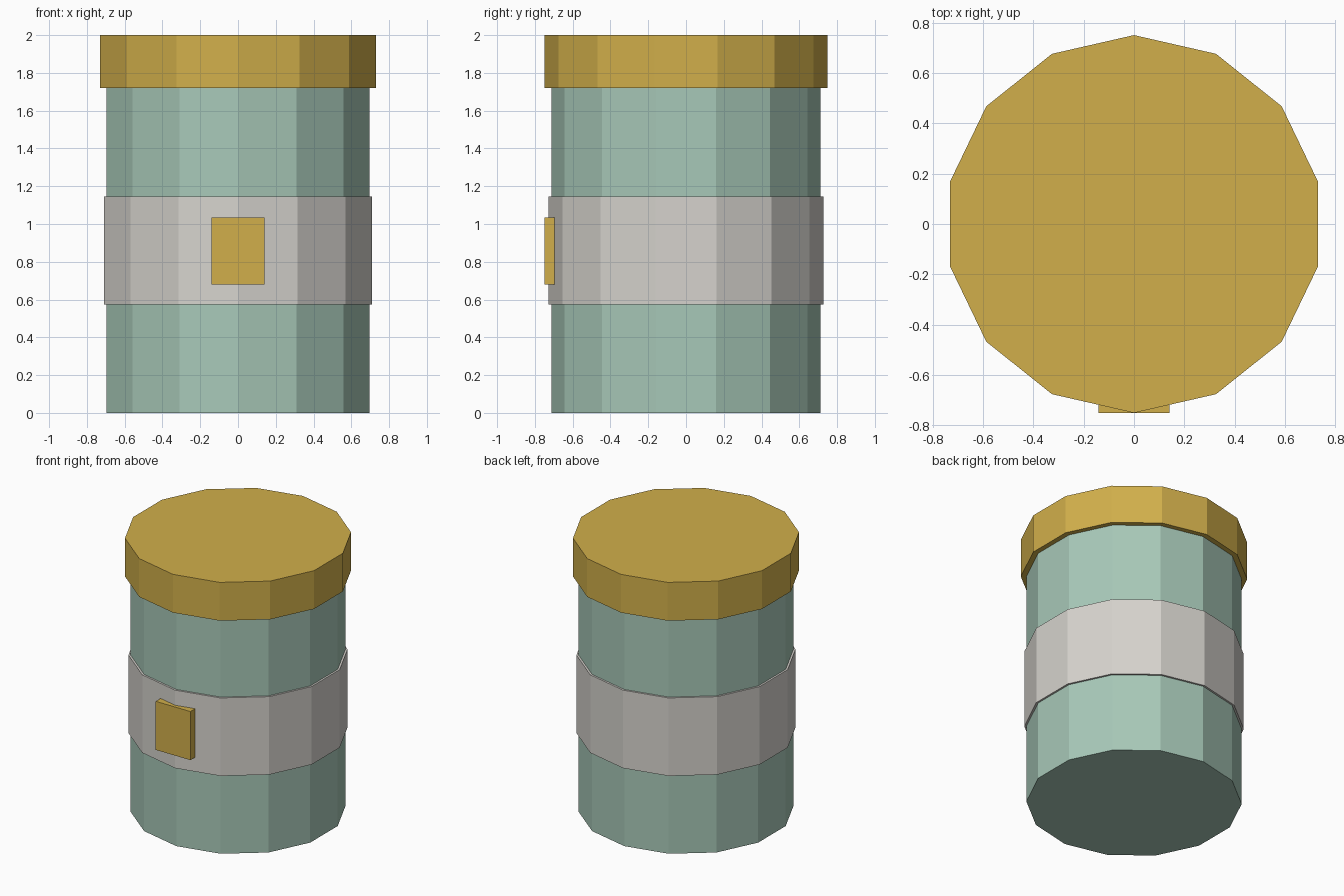
import bpy

if "Cube" in bpy.data.objects:
    bpy.data.objects.remove(bpy.data.objects["Cube"])

SIDES = 14


def material(name, rgb):
    mat = bpy.data.materials.new(name)
    mat.diffuse_color = (*rgb, 1)
    mat.use_nodes = True
    mat.node_tree.nodes["Principled BSDF"].inputs["Base Color"].default_value = mat.diffuse_color
    return mat


def drum(name, radius, z0, z1, mat):
    bpy.ops.mesh.primitive_cylinder_add(
        vertices=SIDES, radius=radius, depth=z1 - z0, location=(0, 0, (z0 + z1) / 2))
    obj = bpy.context.object
    obj.name = name
    obj.data.materials.append(mat)
    return obj


gold = material("gold", (0.64, 0.43, 0.07))
green = material("pale_green", (0.39, 0.58, 0.48))
cream = material("warm_white", (0.67, 0.65, 0.61))

# Jar body, wrapped band and lid
drum("body", 0.713, 0.0, 1.72, green)
drum("band", 0.727, 0.575, 1.145, cream)
drum("lid", 0.75, 1.72, 2.0, gold)

# Front plate set into the band
bpy.ops.mesh.primitive_cube_add(size=1, location=(0, -0.7235, 0.8575))
plate = bpy.context.object
plate.name = "front_plate"
plate.scale = (0.28, 0.053, 0.355)
bpy.ops.object.transform_apply(location=False, rotation=False, scale=True)
plate.data.materials.append(gold)
